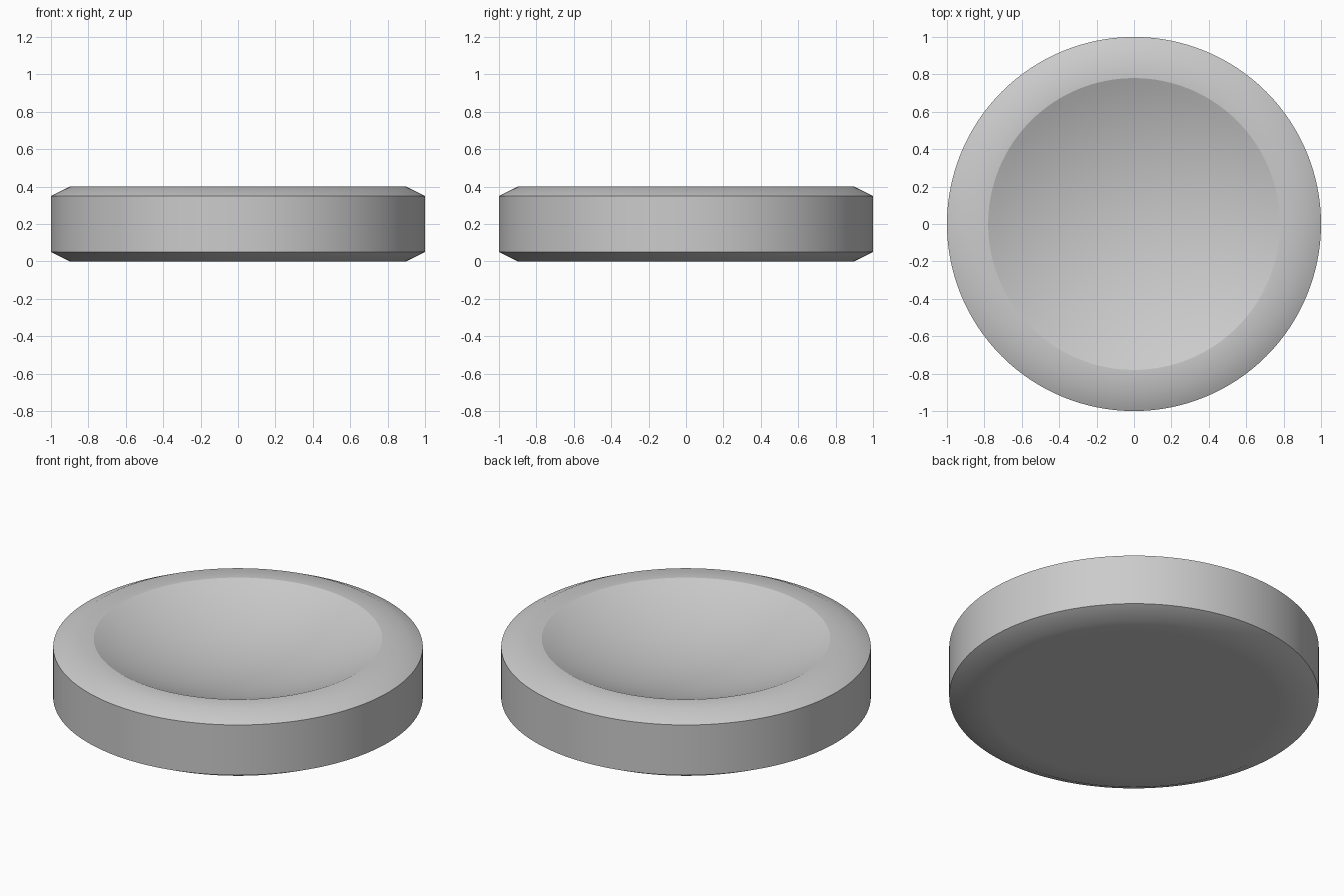
import bpy
import bmesh
import math
from mathutils import Matrix

cube = bpy.data.objects.get("Cube")
if cube:
    bpy.data.objects.remove(cube, do_unlink=True)

SEGMENTS = 128
HEIGHT = 0.4
BOWL_RADIUS, BOWL_DEPTH, BOWL_RINGS = 0.78, 0.17, 14

# One flat grey for the whole dish
grey = bpy.data.materials.new("plain grey")
grey.use_nodes = True
color = (0.6, 0.6, 0.6, 1)
grey.diffuse_color = color
grey.node_tree.nodes["Principled BSDF"].inputs["Base Color"].default_value = color

# Chamfered outside profile, from the base centre up to the bowl lip
profile = [(0, 0), (0.78, 0), (0.9, 0), (1, 0.05), (1, 0.35), (0.9, HEIGHT), (BOWL_RADIUS, HEIGHT)]

# Shallow spherical bowl, from the lip down to its centre
sphere = (BOWL_RADIUS**2 + BOWL_DEPTH**2) / (2 * BOWL_DEPTH)
for i in reversed(range(BOWL_RINGS)):
    r = BOWL_RADIUS * i / BOWL_RINGS
    sag = sphere - math.sqrt(sphere**2 - r**2)
    profile.append((r, HEIGHT - BOWL_DEPTH + sag))

# Spin the profile around the z axis
bm = bmesh.new()
verts = [bm.verts.new((r, 0, z)) for r, z in profile]
edges = [bm.edges.new(pair) for pair in zip(verts, verts[1:])]
bmesh.ops.spin(bm, geom=verts + edges, cent=(0, 0, 0), axis=(0, 0, 1),
               angle=math.tau, steps=SEGMENTS, use_merge=False)
bmesh.ops.remove_doubles(bm, verts=bm.verts, dist=0.0001)
bmesh.ops.dissolve_degenerate(bm, edges=bm.edges, dist=0.0001)
bmesh.ops.recalc_face_normals(bm, faces=bm.faces)

mesh = bpy.data.meshes.new("concave_disc")
bm.to_mesh(mesh)
bm.free()
mesh.materials.append(grey)
disc = bpy.data.objects.new("concave_disc", mesh)
bpy.context.collection.objects.link(disc)

# Smooth the chamfers and bowl, keep the wall edges and the bowl lip crisp
bpy.ops.object.select_all(action="DESELECT")
disc.select_set(True)
bpy.context.view_layer.objects.active = disc
bpy.ops.object.shade_smooth_by_angle(angle=math.radians(40))


def on_lip(index):
    co = mesh.vertices[index].co
    return abs(co.z - HEIGHT) < 0.001 and abs(co.xy.length - BOWL_RADIUS) < 0.001


for edge in mesh.edges:
    if all(on_lip(v) for v in edge.vertices):
        edge.use_edge_sharp = True
